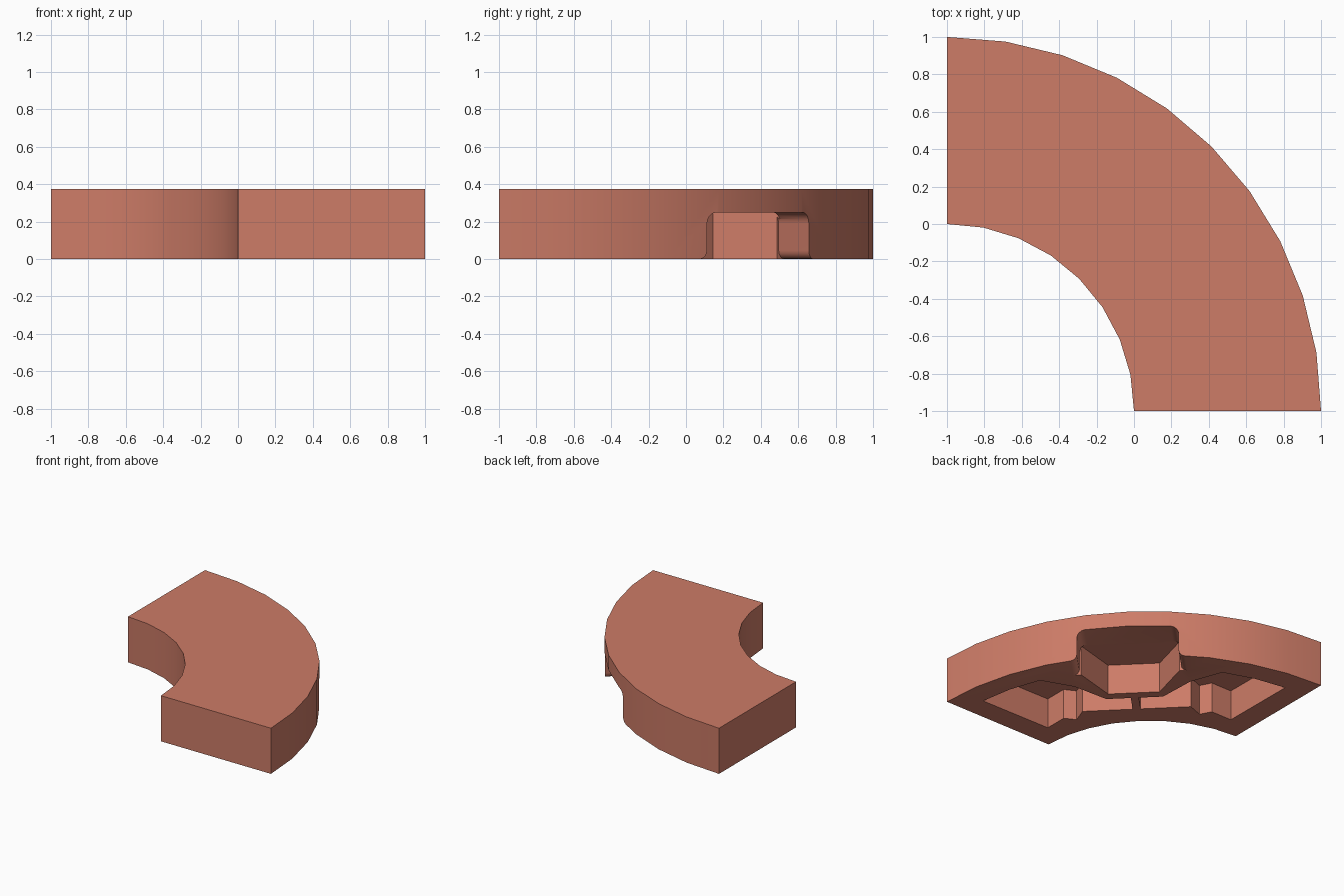
import bpy, bmesh, math
from mathutils import Vector

cube = bpy.data.objects.get("Cube")
if cube:
    bpy.data.objects.remove(cube, do_unlink=True)

HEIGHT = 0.375
CEILING = 0.25      # roof of the pockets and of the notch
DIAG = math.sqrt(0.5)

mat = bpy.data.materials.new("terracotta")
mat.use_nodes = True
colour = (0.61, 0.2, 0.136, 1)
mat.diffuse_color = colour
mat.node_tree.nodes["Principled BSDF"].inputs["Base Color"].default_value = colour


def place(r, t, z):
    """Radial / tangential position about the ring centre, along its diagonal."""
    return Vector((-1 + (r - t) * DIAG, -1 + (r + t) * DIAG, z))


def prism(name, loop, offset):
    """Extrude a closed loop of points by an offset."""
    bm = bmesh.new()
    face = bm.faces.new([bm.verts.new(p) for p in loop])
    ext = bmesh.ops.extrude_face_region(bm, geom=[face])
    moved = [v for v in ext["geom"] if isinstance(v, bmesh.types.BMVert)]
    bmesh.ops.translate(bm, verts=moved, vec=offset)
    bmesh.ops.recalc_face_normals(bm, faces=bm.faces[:])
    mesh = bpy.data.meshes.new(name)
    bm.to_mesh(mesh)
    bm.free()
    mesh.materials.append(mat)
    obj = bpy.data.objects.new(name, mesh)
    bpy.context.collection.objects.link(obj)
    return obj


def arc(radius, count):
    return [Vector((-1 + radius * math.cos(a), -1 + radius * math.sin(a), 0))
            for a in (math.pi / 2 * i / count for i in range(count + 1))]


def cut(target, cutter):
    cutter.hide_render = True
    bpy.context.view_layer.objects.active = target
    mod = target.modifiers.new("cut", "BOOLEAN")
    mod.operation = "DIFFERENCE"
    mod.solver = "EXACT"
    mod.object = cutter
    bpy.ops.object.modifier_apply(modifier=mod.name)
    bpy.data.objects.remove(cutter, do_unlink=True)


# Quarter ring body
body = prism("curved_tile", arc(2, 10) + arc(1, 8)[::-1], Vector((0, 0, HEIGHT)))

# Two mirrored underside pockets, leaving a thin rib between them
pocket = [(1.18, .03), (1.18, .41), (1.06, .465), (1.09, .56), (.958, .692),
          (1.403, 1.142), (1.555, .93), (1.673, .69), (1.555, .435),
          (1.35, .215), (1.35, .03)]
for side in (1, -1):
    loop = [place(r, side * t, -0.1) for r, t in pocket]
    cut(body, prism("pocket_cutter", loop, Vector((0, 0, CEILING + 0.1))))

# Hexagonal back of the notch in the outer wall
hexagon = [(1.424, -.195), (1.424, .195), (1.745, .38), (1.745, -.38)]
cut(body, prism("hexagon_cutter", [place(r, t, -0.1) for r, t in hexagon],
                Vector((0, 0, CEILING + 0.1))))

# Mouth of the notch: rounded upper corners, flared foot
half = [(.43, -0.1), (.43, 0)]
for i in range(1, 5):
    a = math.pi / 2 * i / 4
    half.append((.43 - .045 * math.sin(a), .045 * (1 - math.cos(a))))
for i in range(5):
    a = math.pi / 2 * i / 4
    half.append((.325 + .06 * math.cos(a), CEILING - .06 + .06 * math.sin(a)))
profile = half + [(-t, z) for t, z in reversed(half)]
cut(body, prism("mouth_cutter", [place(1.73, t, z) for t, z in profile],
                Vector((0.4, 0.4, 0))))

# Smooth the curved walls, keep hard edges
bpy.ops.object.select_all(action="DESELECT")
body.select_set(True)
bpy.context.view_layer.objects.active = body
bpy.ops.object.shade_smooth_by_angle(angle=math.radians(30))
